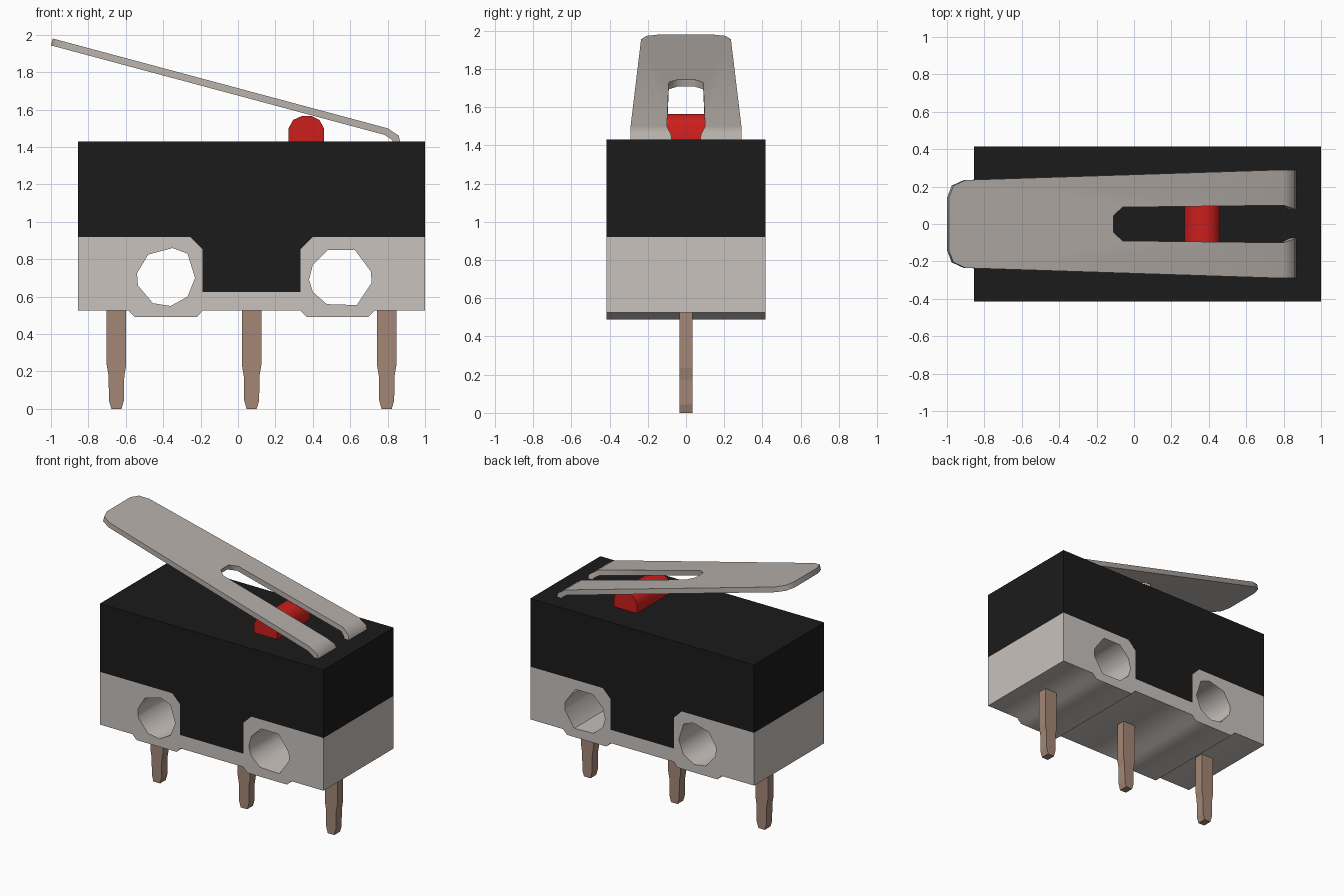
import bpy, bmesh
from math import radians
from mathutils import Matrix

if "Cube" in bpy.data.objects:
    bpy.data.objects.remove(bpy.data.objects["Cube"])


def material(name, rgb):
    m = bpy.data.materials.new(name)
    m.diffuse_color = (*rgb, 1)
    m.use_nodes = True
    m.node_tree.nodes["Principled BSDF"].inputs["Base Color"].default_value = m.diffuse_color
    return m


def activate(ob):
    bpy.ops.object.select_all(action='DESELECT')
    ob.select_set(True)
    bpy.context.view_layer.objects.active = ob


def smooth(ob, angle):
    activate(ob)
    bpy.ops.object.shade_smooth_by_angle(angle=radians(angle))


def extrude_xz(name, outlines, half_depth, mat, angle=None):
    """Filled x/z outline (later outlines are holes), extruded along y."""
    cu = bpy.data.curves.new(name, 'CURVE')
    cu.dimensions, cu.fill_mode, cu.extrude = '2D', 'BOTH', half_depth
    for pts in outlines:
        sp = cu.splines.new('POLY')
        sp.points.add(len(pts) - 1)
        for p, (x, z) in zip(sp.points, pts):
            p.co = (x, z, 0, 1)
        sp.use_cyclic_u = True
    ob = bpy.data.objects.new(name, cu)
    bpy.context.collection.objects.link(ob)
    activate(ob)
    bpy.ops.object.convert(target='MESH')
    ob = bpy.context.object
    me = ob.data
    me.transform(Matrix.Rotation(radians(90), 4, 'X'))
    bm = bmesh.new()
    bm.from_mesh(me)
    bmesh.ops.remove_doubles(bm, verts=bm.verts, dist=1e-4)
    bmesh.ops.recalc_face_normals(bm, faces=bm.faces)
    for f in bm.faces:
        f.smooth = False
    bm.to_mesh(me)
    bm.free()
    me.materials.clear()
    me.materials.append(mat)
    if angle:
        smooth(ob, angle)
    return ob


black = material("black_plastic", (0.011, 0.011, 0.011))
grey = material("grey_plastic", (0.58, 0.54, 0.51))
steel = material("steel", (0.47, 0.43, 0.40))
copper = material("copper", (0.37, 0.24, 0.18))
red = material("red_plastic", (0.6, 0.013, 0.012))

L, R, D = -0.855, 1.0, 0.415

# Joint line shared by the base and the cover, right to left
joint = [(R, 0.92), (0.40, 0.92), (0.335, 0.855), (0.335, 0.625),
         (-0.19, 0.625), (-0.19, 0.855), (-0.255, 0.92), (L, 0.92)]

# Base with two feet and two mounting holes
bottom = [(L, 0.525), (-0.585, 0.525), (-0.55, 0.49), (-0.22, 0.49), (-0.19, 0.525),
          (0.335, 0.525), (0.37, 0.49), (0.695, 0.49), (0.73, 0.525), (R, 0.525)]
hole_left = [(-0.48, 0.825), (-0.35, 0.86), (-0.27, 0.83), (-0.23, 0.70), (-0.27, 0.60),
             (-0.36, 0.55), (-0.455, 0.565), (-0.535, 0.66), (-0.54, 0.725)]
hole_right = [(0.48, 0.85), (0.625, 0.85), (0.71, 0.735), (0.715, 0.675), (0.635, 0.555),
              (0.475, 0.56), (0.40, 0.625), (0.38, 0.69), (0.40, 0.77)]
extrude_xz("base", [bottom + joint, hole_left, hole_right], D, grey, 55)

# Cover with centre tongue
extrude_xz("cover", [joint + [(L, 1.43), (R, 1.43)]], D, black)

# Plunger button
extrude_xz("button", [[(0.27, 1.40), (0.46, 1.40), (0.46, 1.50), (0.435, 1.545),
                       (0.395, 1.565), (0.34, 1.565), (0.295, 1.545), (0.27, 1.50)]],
           0.195, red, 40)

# Three terminal pins
side = [(0.027, 0), (0.04, 0.045), (0.042, 0.175), (0.052, 0.235), (0.052, 0.54)]
for i, cx in enumerate((-0.65, 0.073, 0.795)):
    pts = [(cx + x, z) for x, z in side] + [(cx - x, z) for x, z in reversed(side)]
    extrude_xz(f"terminal_pin_{i + 1}", [pts], 0.034, copper)

# Lever: half of a slotted plate with a bent end, mirrored and thickened
def slope(x):
    return 1.98 - (x + 0.99) * 0.48 / 1.79


plate = [(-0.99, 0), (-0.11, 0), (-0.11, 0.045), (-0.06, 0.09), (0.80, 0.10),
         (0.80, 0.29), (-0.90, 0.235), (-0.965, 0.205), (-0.99, 0.14)]
bm = bmesh.new()
vs = [bm.verts.new((x, y, slope(x))) for x, y in plate]
bm.faces.new(vs)
inner, outer = vs[4], vs[5]
for x, z, y_in in ((0.86, 1.46, 0.08), (0.87, 1.41, 0.07)):
    a, b = bm.verts.new((x, y_in, z)), bm.verts.new((x, 0.29, z))
    bm.faces.new((inner, a, b, outer))
    inner, outer = a, b
me = bpy.data.meshes.new("lever")
bm.to_mesh(me)
bm.free()
lever = bpy.data.objects.new("lever", me)
bpy.context.collection.objects.link(lever)
me.materials.append(steel)
mirror = lever.modifiers.new("mirror", 'MIRROR')
mirror.use_axis = (False, True, False)
solid = lever.modifiers.new("thickness", 'SOLIDIFY')
solid.thickness, solid.offset, solid.use_even_offset = 0.038, -1, True
activate(lever)
for name in ("mirror", "thickness"):
    bpy.ops.object.modifier_apply(modifier=name)
smooth(lever, 55)
